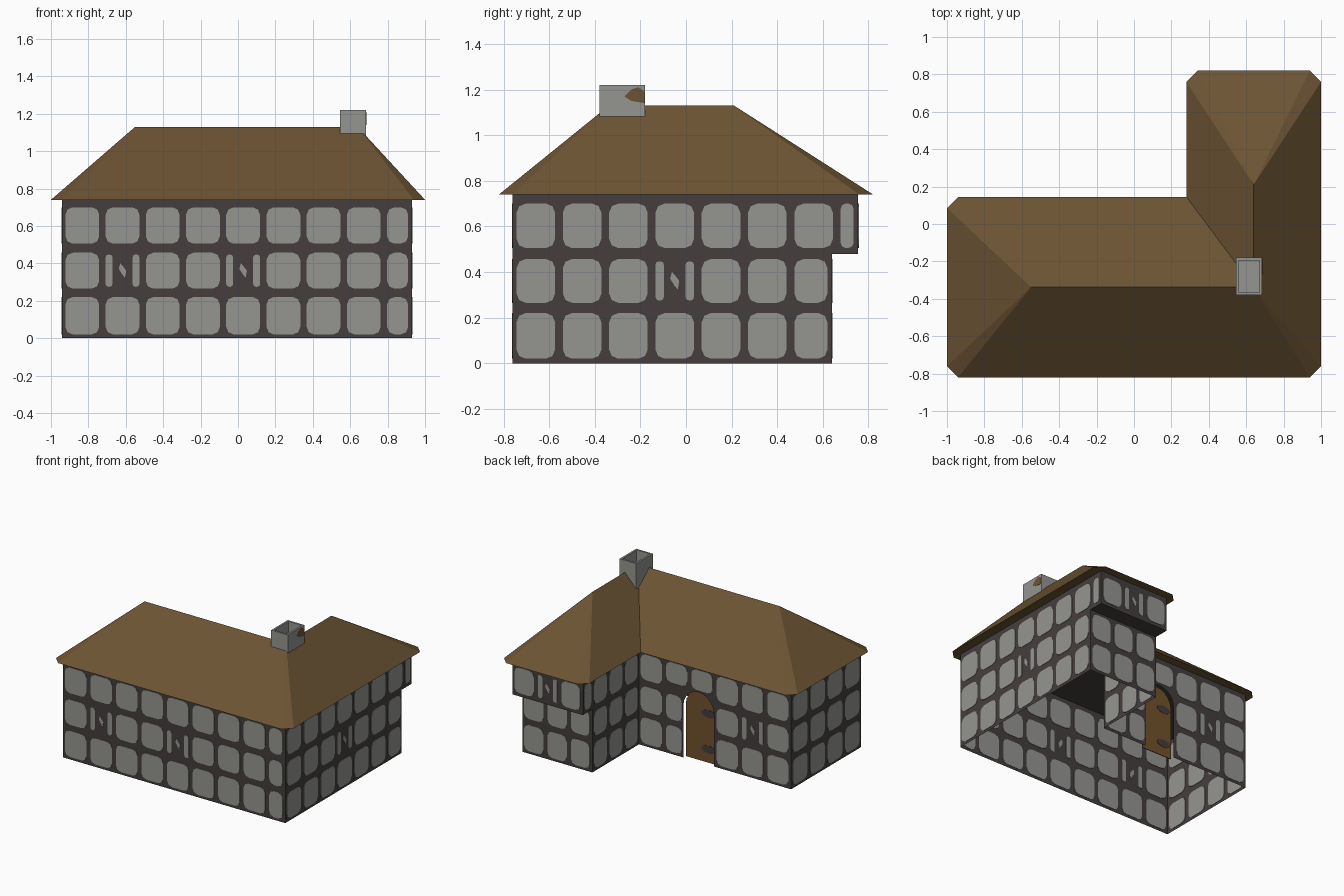
import bpy, bmesh, math
from mathutils import Vector

if "Cube" in bpy.data.objects:
    bpy.data.objects.remove(bpy.data.objects["Cube"])


def material(name, rgb):
    m = bpy.data.materials.new(name)
    m.diffuse_color = (*rgb, 1)
    m.use_nodes = True
    m.node_tree.nodes["Principled BSDF"].inputs["Base Color"].default_value = m.diffuse_color
    return m


STONE = material("grey stone", (0.30, 0.305, 0.285))
MORTAR = material("dark mortar", (0.060, 0.048, 0.048))
ROOF = material("brown roof", (0.150, 0.088, 0.034))
DOOR = material("door wood", (0.165, 0.085, 0.025))

UP = Vector((0, 0, 1))
FRONT, RIGHT, BACK, LEFT = (Vector(v) for v in ((1, 0, 0), (0, 1, 0), (-1, 0, 0), (0, -1, 0)))
ROWS = [(0.02, 0.22), (0.265, 0.457), (0.505, 0.70)]
EAVE = 0.74


def finish(name, bm, *mats):
    mesh = bpy.data.meshes.new(name)
    bm.to_mesh(mesh)
    bm.free()
    for m in mats:
        mesh.materials.append(m)
    ob = bpy.data.objects.new(name, mesh)
    bpy.context.collection.objects.link(ob)
    return ob


def sheet(bm, pts, origin, u, d=0.0, mat=0, flip=False):
    """Flat polygon in the (u, z) plane, offset d along the outward normal."""
    n = u.cross(UP)
    vs = [bm.verts.new(Vector(origin) + u * a + UP * b + n * d) for a, b in pts]
    f = bm.faces.new(vs[::-1] if flip else vs)
    f.material_index = mat
    return vs


def plate(bm, pts, origin, u, d0, d1, mat=0):
    """Thin prism between two offsets of the same outline."""
    a = sheet(bm, pts, origin, u, d0, mat, True)
    b = sheet(bm, pts, origin, u, d1, mat)
    for i in range(len(a)):
        j = (i + 1) % len(a)
        bm.faces.new((a[i], a[j], b[j], b[i])).material_index = mat


def rounded(u0, u1, z0, z1):
    """Rounded rectangle outline."""
    r = min(0.04, 0.4 * (u1 - u0))
    pts = []
    for k, (cu, cz) in enumerate(((u1 - r, z0 + r), (u1 - r, z1 - r), (u0 + r, z1 - r), (u0 + r, z0 + r))):
        for s in range(3):
            t = math.radians(-90 + 90 * k + 45 * s)
            pts.append((cu + r * math.cos(t), cz + r * math.sin(t)))
    return pts


def arch(u0, u1, spring, rise, n=10):
    """Arched outline from the right foot over to the left foot."""
    c, r = (u0 + u1) / 2, (u1 - u0) / 2
    return [(u1, 0)] + [(c + r * math.cos(math.pi * i / n), spring + rise * math.sin(math.pi * i / n))
                        for i in range(n + 1)] + [(u0, 0)]


def wall(name, origin, u, outline, spans, pitch, phase=0.0, windows=(), door=None):
    """Mortar sheet with rounded stones showing on both sides.
    spans: {row: (start, end)}; windows: {(row, column)}; door: (start, end)."""
    bm = bmesh.new()
    sheet(bm, outline, origin, u)
    for row, (s, e) in spans.items():
        z0, z1 = ROWS[row]
        for k in range(-1, 10):
            lo = max(phase + k * pitch + 0.017, s + 0.015)
            hi = min(phase + (k + 1) * pitch - 0.017, e - 0.02)
            zb = z0
            if door and hi > door[0] and lo < door[1]:
                if row == 2:
                    zb = 0.545
                elif lo < door[0] - 0.03:
                    hi = door[0] - 0.01
                else:
                    continue
            if hi - lo < 0.03:
                continue
            shapes = [rounded(lo, hi, zb, z1)]
            if (row, k) in windows:
                # window: two narrow jambs and a small slanted glint
                c, m = (lo + hi) / 2, (z0 + z1) / 2
                shapes = [rounded(lo, lo + 0.037, z0 + 0.01, z1 - 0.01),
                          rounded(hi - 0.037, hi, z0 + 0.01, z1 - 0.01),
                          [(c - 0.003, m - 0.018), (c + 0.013, m - 0.038), (c + 0.02, m),
                           (c + 0.005, m + 0.02), (c - 0.012, m + 0.04), (c - 0.02, m + 0.01)]]
            for p in shapes:
                plate(bm, p, origin, u, -0.003, 0.003, 1)
    return finish(name, bm, MORTAR, STONE)


def rect(w, z0=0.0, z1=EAVE):
    return [(0, z0), (w, z0), (w, z1), (0, z1)]


def rows(w, which=(0, 1, 2)):
    return {r: (0, w) for r in which}


# Stone walls around the L-shaped plan
wall("front_wall", (-0.94, -0.76, 0), FRONT, rect(1.87), rows(1.87), 0.215,
     windows={(1, 1), (1, 4)})
wall("right_wall", (0.93, -0.76, 0), RIGHT,
     [(0, 0), (1.4, 0), (1.4, 0.48), (1.515, 0.48), (1.515, EAVE), (0, EAVE)],
     {0: (0, 1.4), 1: (0, 1.4), 2: (0, 1.515)}, 0.203, windows={(1, 3)})
wall("wing_back_wall", (0.93, 0.64, 0), BACK, rect(0.59, 0, 0.48), rows(0.59, (0, 1)), 0.197)
wall("jetty_back_wall", (0.93, 0.755, 0), BACK, rect(0.59, 0.48), rows(0.59, (2,)), 0.197,
     windows={(2, 1)})
wall("wing_inner_wall", (0.34, 0.755, 0), LEFT,
     [(0.115, 0), (0.675, 0), (0.675, EAVE), (0, EAVE), (0, 0.48), (0.115, 0.48)],
     {0: (0.115, 0.675), 1: (0.115, 0.675), 2: (0, 0.675)}, 0.187, 0.115)
D0, D1 = 0.375, 0.63
wall("main_back_wall", (0.34, 0.08, 0), BACK,
     [(0, 0)] + arch(D0, D1, 0.40, 0.13)[::-1] + [(1.28, 0), (1.28, EAVE), (0, EAVE)],
     rows(1.28), 0.213, windows={(1, 4)}, door=(D0, D1))
wall("left_wall", (-0.94, 0.08, 0), LEFT, rect(0.84), rows(0.84), 0.21)

# Underside of the jetty
bm = bmesh.new()
bm.faces.new([bm.verts.new(v) for v in ((0.34, 0.64, 0.48), (0.34, 0.755, 0.48),
                                        (0.93, 0.755, 0.48), (0.93, 0.64, 0.48))])
finish("jetty_underside", bm, MORTAR)

# Dark ceiling inside
bm = bmesh.new()
plan = [(-0.94, -0.76), (0.93, -0.76), (0.93, 0.755), (0.34, 0.755), (0.34, 0.08), (-0.94, 0.08)]
bm.faces.new([bm.verts.new((x, y, EAVE - 0.004)) for x, y in plan[::-1]])
finish("ceiling", bm, MORTAR)

# Recessed arched door with two dark hinge plates on each side
bm = bmesh.new()
o = (0.34, 0.048, 0)
plate(bm, arch(D0, D1, 0.40, 0.13), o, BACK, -0.003, 0.003)
for z in (0.10, 0.37):
    oval = [(0.565 + 0.06 * math.cos(t * math.pi / 6), z + 0.03 * math.sin(t * math.pi / 6)) for t in range(12)]
    plate(bm, oval, o, BACK, -0.005, 0.005, 1)
finish("door", bm, DOOR, MORTAR)

# Hipped L-shaped roof with clipped eave corners
eave = [(-.94, -.82), (.94, -.82), (1, -.76), (1, .76), (.94, .82), (.34, .82),
        (.28, .76), (.28, .145), (-.94, .145), (-1, .085), (-1, -.76)]
ridge = [(-.55, -.3375), (.64, -.3375), (.64, .21)]
bm = bmesh.new()
e = [bm.verts.new((x, y, EAVE)) for x, y in eave]
a, b, c = [bm.verts.new((x, y, 1.13)) for x, y in ridge]
for i, top in enumerate(((b, a), (b,), (c, b), (c,), (c,), (c,), (b, c), (a, b), (a,), (a,), (a,))):
    bm.faces.new((e[i], e[(i + 1) % 11], *top))
bm.faces.new(e[::-1])
finish("roof", bm, ROOF)

# Hollow chimney with a brown weathered patch
bm = bmesh.new()
bmesh.ops.create_cube(bm, size=1)
for v in bm.verts:
    v.co = (0.615 + v.co.x * 0.14, -0.28 + v.co.y * 0.2, 1.09 + v.co.z * 0.26)
top = max(bm.faces, key=lambda f: f.calc_center_median().z)
bmesh.ops.inset_region(bm, faces=[top], thickness=0.02)
inner = bmesh.ops.extrude_discrete_faces(bm, faces=[top])["faces"][0]
bmesh.ops.translate(bm, verts=inner.verts, vec=(0, 0, -0.085))
plate(bm, [(0.11, 1.17), (0.14, 1.15), (0.2, 1.14), (0.2, 1.19), (0.17, 1.21), (0.14, 1.2)],
      (0.685, -0.38, 0), RIGHT, -0.001, 0.002, 1)
finish("chimney", bm, STONE, ROOF)
